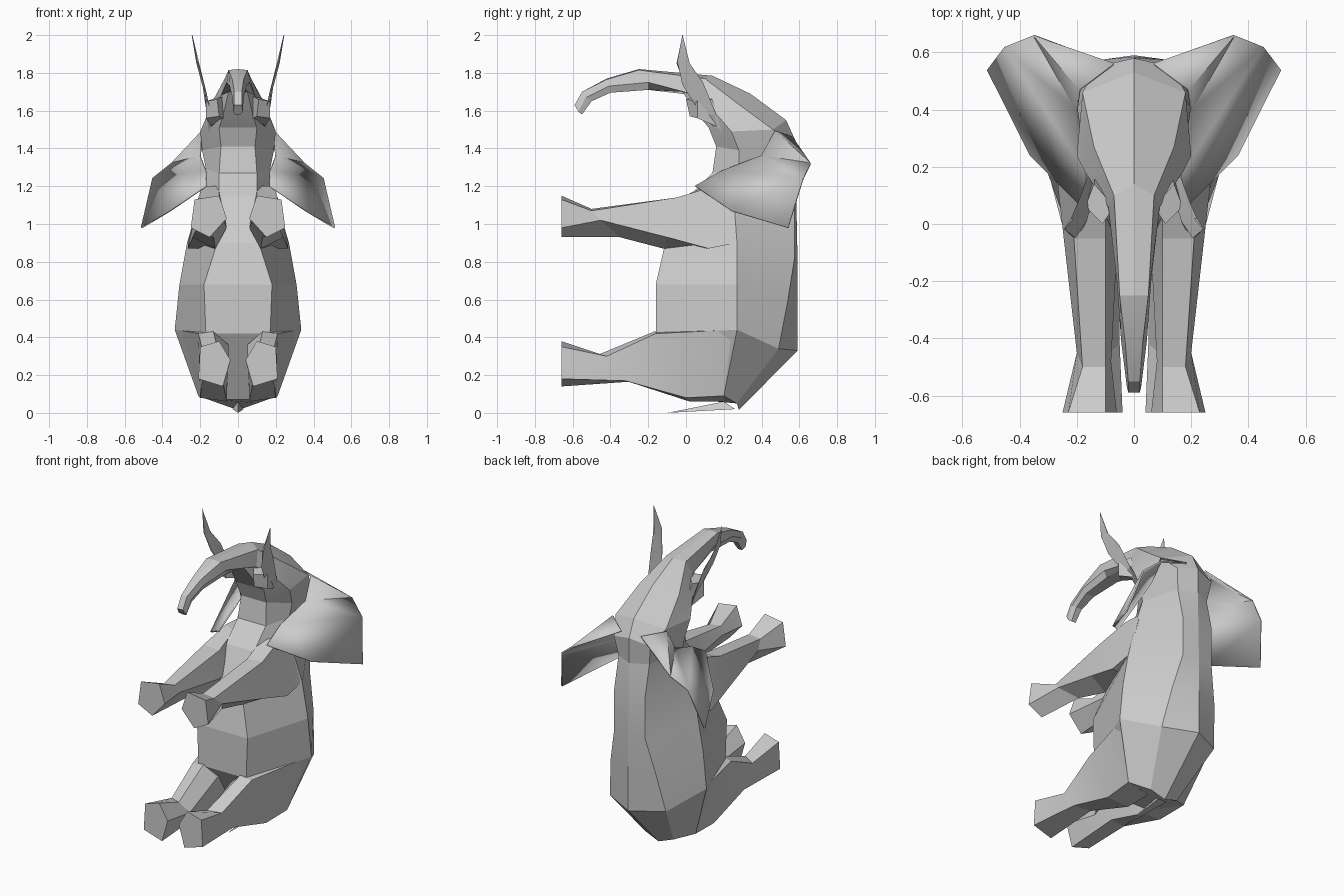
import bpy, bmesh, math

cube = bpy.data.objects.get("Cube")
if cube:
    bpy.data.objects.remove(cube, do_unlink=True)

grey = bpy.data.materials.new("elephant grey")
grey.use_nodes = True
grey.diffuse_color = (0.6, 0.6, 0.6, 1)
grey.node_tree.nodes["Principled BSDF"].inputs["Base Color"].default_value = (0.6, 0.6, 0.6, 1)


def finish(name, bm, thickness=0.0):
    bmesh.ops.recalc_face_normals(bm, faces=bm.faces[:])
    mesh = bpy.data.meshes.new(name)
    bm.to_mesh(mesh)
    bm.free()
    mesh.materials.append(grey)
    ob = bpy.data.objects.new(name, mesh)
    bpy.context.collection.objects.link(ob)
    if thickness:
        mod = ob.modifiers.new("thickness", "SOLIDIFY")
        mod.thickness = thickness
        mod.offset = 0
    bpy.ops.object.select_all(action="DESELECT")
    bpy.context.view_layer.objects.active = ob
    ob.select_set(True)
    bpy.ops.object.shade_smooth_by_angle(angle=math.radians(12))


def loft(name, rings):
    """Skin closed rings of equal size and cap both ends."""
    bm = bmesh.new()
    loops = [[bm.verts.new(p) for p in ring] for ring in rings]
    n = len(loops[0])
    for a, b in zip(loops, loops[1:]):
        for i in range(n):
            j = (i + 1) % n
            bm.faces.new((a[i], a[j], b[j], b[i]))
    bm.faces.new(loops[0])
    bm.faces.new(loops[-1])
    finish(name, bm)


def patch(name, points, faces, thickness=0.0):
    bm = bmesh.new()
    vs = [bm.verts.new(p) for p in points]
    for f in faces:
        bm.faces.new([vs[i] for i in f])
    finish(name, bm, thickness)


def flip(p, side):
    return (p[0] * side, p[1], p[2])


def mirrored_ring(half):
    """Half section (front, side, back, centre line) to a full seven-point ring."""
    f, s, b, c = half
    return [f, s, b, c] + [flip(p, -1) for p in (b, s, f)]


# Torso, from the rump up to the narrow neck
neck = ((.10, .14, 1.27), (.17, .28, 1.29), (.11, .53, 1.28), (0, .58, 1.28))
torso = [
    ((.10, .05, .07), (.21, .20, .09), (.10, .27, .05), (0, .28, .015)),
    ((.17, -.16, .42), (.335, .27, .44), (.20, .49, .34), (0, .59, .33)),
    ((.18, -.16, .68), (.31, .27, .68), (.16, .54, .60), (0, .59, .60)),
    ((.11, -.11, .90), (.27, .27, .90), (.11, .575, .82), (0, .59, .84)),
    ((.10, .02, 1.15), (.19, .25, 1.17), (.11, .575, 1.08), (0, .585, 1.08)),
    neck,
]
loft("torso", [mirrored_ring(r) for r in torso])

# Head with a broad crown, curving forward into the trunk
head = [
    neck,
    ((.09, .16, 1.41), (.19, .28, 1.39), (.13, .55, 1.41), (0, .58, 1.44)),
    ((.10, .12, 1.51), (.20, .24, 1.49), (.18, .46, 1.50), (0, .53, 1.55)),
    ((.08, .07, 1.57), (.17, .18, 1.56), (.14, .27, 1.64), (0, .34, 1.69)),
    ((.05, -.02, 1.70), (.09, .06, 1.68), (.07, .10, 1.77), (0, .14, 1.785)),
    ((.04, -.20, 1.71), (.06, -.20, 1.75), (.05, -.25, 1.815), (0, -.25, 1.82)),
    ((.03, -.40, 1.695), (.045, -.41, 1.73), (.03, -.42, 1.765), (0, -.42, 1.77)),
    ((.02, -.50, 1.65), (.03, -.53, 1.67), (.02, -.55, 1.70), (0, -.55, 1.70)),
    ((.015, -.55, 1.58), (.025, -.57, 1.595), (.02, -.59, 1.63), (0, -.59, 1.63)),
]
loft("head_and_trunk", [mirrored_ring(r) for r in head])

# Five-sided legs: foot, ankle, then upper sections
hind_leg = [
    [(.04, -.66, .28), (.10, -.66, .38), (.20, -.66, .35), (.21, -.66, .18), (.08, -.66, .14)],
    [(.05, -.42, .24), (.10, -.46, .31), (.18, -.42, .30), (.19, -.32, .17), (.08, -.30, .165)],
    [(.05, -.14, .36), (.13, -.17, .43), (.21, -.16, .42), (.20, .00, .08), (.06, .02, .06)],
    [(.05, .15, .30), (.13, .20, .44), (.32, .26, .44), (.21, .20, .09), (.06, .20, .06)],
]
front_leg = [
    [(.06, -.66, 1.03), (.10, -.66, 1.15), (.23, -.66, 1.13), (.25, -.66, .98), (.15, -.66, .93)],
    [(.08, -.48, 1.03), (.10, -.50, 1.08), (.18, -.50, 1.07), (.20, -.45, 1.02), (.13, -.35, .93)],
    [(.06, -.10, .98), (.10, -.05, 1.13), (.21, -.05, 1.14), (.24, -.10, .93), (.12, -.12, .87)],
    [(.08, .12, 1.00), (.10, .10, 1.20), (.19, .15, 1.20), (.265, .12, .87), (.15, .10, .87)],
    [(.08, .22, 1.05), (.10, .20, 1.23), (.18, .27, 1.20), (.265, .27, .90), (.15, .22, .92)],
]

# Ears: a shelf sweeping out from the crown, folding into a hanging flap
ear = [(.17, .19, 1.28), (.45, .62, 1.24), (.35, .66, 1.32), (.07, .56, 1.46), (.19, .47, 1.49),
       (.51, .54, .98), (.36, .24, 1.07), (.17, .05, 1.20), (.20, .40, 1.36)]
ear_faces = [(0, 1, 8), (8, 1, 2), (8, 2, 4), (4, 2, 3), (0, 7, 6), (0, 6, 1), (1, 6, 5)]

# Tusks are slim blades growing from sockets beside the mouth
tusk = [[(.13, .16, 1.50), (.155, .19, 1.49), (.165, .16, 1.58), (.14, .08, 1.58)],
        [(.165, .01, 1.69), (.18, .11, 1.70), (.19, .09, 1.75), (.18, -.02, 1.74)],
        [(.205, -.05, 1.85), (.21, .02, 1.84), (.22, .02, 1.85), (.215, -.045, 1.86)],
        [(.24, -.02, 1.995), (.243, -.018, 1.995), (.245, -.018, 2.0), (.242, -.02, 2.0)]]
socket = [[(.06, .12, 1.55), (.13, .20, 1.50), (.14, .14, 1.66), (.07, .06, 1.68)],
          [(.10, .02, 1.57), (.17, .06, 1.56), (.17, .06, 1.65), (.11, .00, 1.66)]]

for label, side in (("left", 1), ("right", -1)):
    for part, rings in (("hind_leg", hind_leg), ("front_leg", front_leg),
                        ("tusk", tusk), ("tusk_socket", socket)):
        loft(f"{label}_{part}", [[flip(p, side) for p in r] for r in rings])
    patch(f"{label}_ear", [flip(p, side) for p in ear], ear_faces, 0.01)

# Tail tucked under the rump
patch("tail", [(-.03, .26, .02), (.03, .26, .02), (0, .20, .06), (0, -.10, 0)],
      [(0, 1, 2), (0, 2, 3), (1, 3, 2), (0, 3, 1)])
